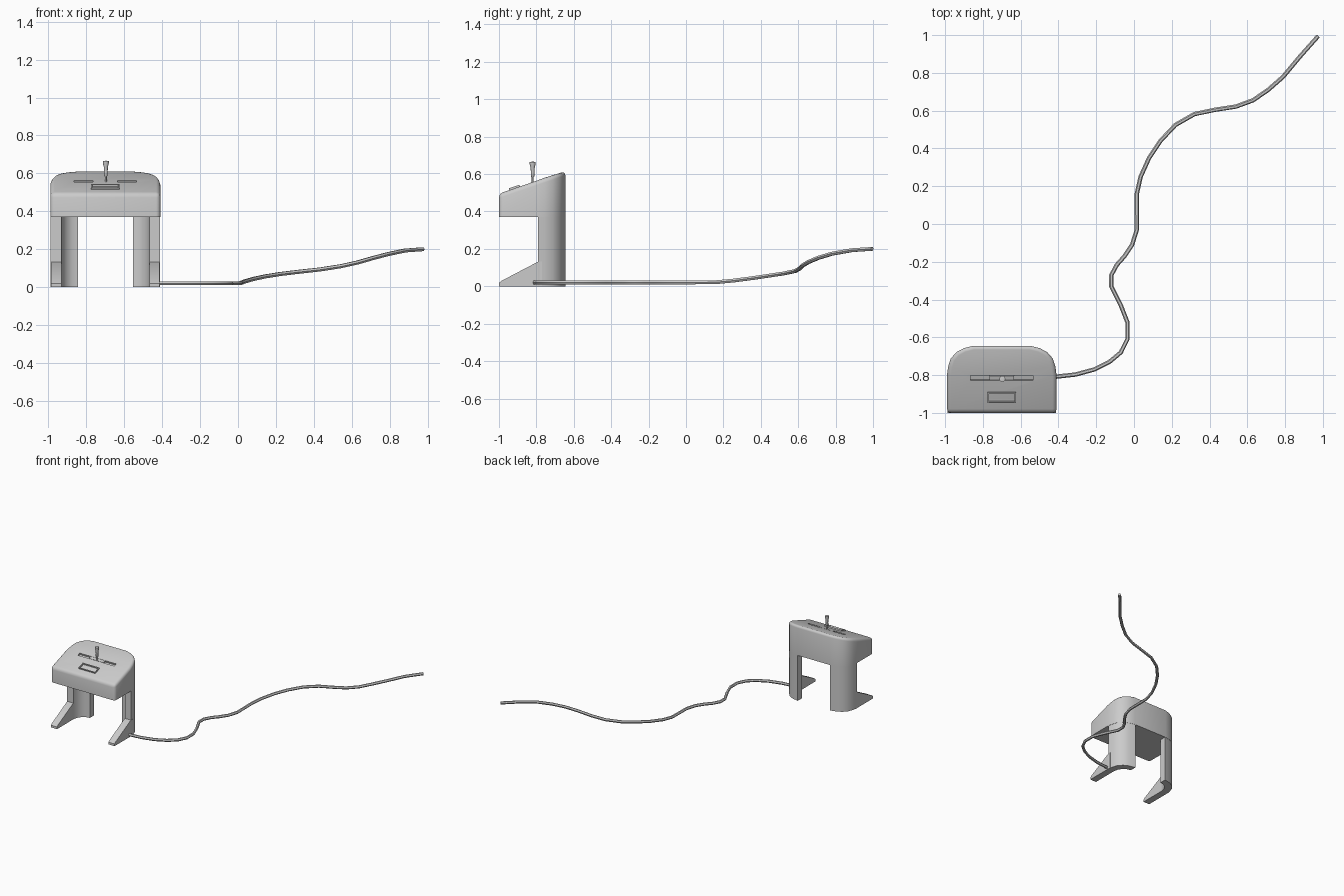
import bpy, bmesh, math
from mathutils import Matrix

if "Cube" in bpy.data.objects:
    bpy.data.objects.remove(bpy.data.objects["Cube"])

CX = -0.70                      # centre of the machine in x
SLOPE = 0.34
TILT = math.atan(SLOPE)

def top_z(y):
    return 0.495 + (y + 1.0) * SLOPE

def finish(name, bm, loc=(CX, 0, 0), rot=0.0, angle=48):
    bmesh.ops.recalc_face_normals(bm, faces=bm.faces)
    me = bpy.data.meshes.new(name)
    bm.to_mesh(me)
    bm.free()
    ob = bpy.data.objects.new(name, me)
    bpy.context.collection.objects.link(ob)
    ob.location = loc
    ob.rotation_euler.x = rot
    bpy.ops.object.select_all(action='DESELECT')
    ob.select_set(True)
    bpy.context.view_layer.objects.active = ob
    bpy.ops.object.shade_smooth_by_angle(angle=math.radians(angle))
    return ob

def prism(bm, pts, vec):
    """Extrude a closed outline of 3D points along vec."""
    f = bm.faces.new([bm.verts.new(p) for p in pts])
    r = bmesh.ops.extrude_face_region(bm, geom=[f])
    vs = [g for g in r['geom'] if isinstance(g, bmesh.types.BMVert)]
    bmesh.ops.translate(bm, verts=vs, vec=vec)
    return vs

def box(bm, size, centre=(0, 0, 0)):
    m = Matrix.Translation(centre) @ Matrix.Diagonal((*size, 1))
    return bmesh.ops.create_cube(bm, size=1, matrix=m)['verts']

# Outer plan outline of one half, front to back
OUT = [(0.29, -0.80), (0.284, -0.755), (0.27, -0.712), (0.24, -0.678),
       (0.20, -0.657), (0.15, -0.645)]

# Wedge shaped head with rounded edges
half = [(0.29, -1.0)] + OUT
plan = half + [(-x, y) for x, y in reversed(half)]
bm = bmesh.new()
top = prism(bm, [(x, y, 0.37) for x, y in plan], (0, 0, 0.2))
for v in top:
    v.co.z = top_z(v.co.y)
tops = set(top)
upper = [e for e in bm.edges if e.verts[0] in tops and e.verts[1] in tops]
front = [e for e in bm.edges if all(v.co.y < -0.99 for v in e.verts)
         and abs(e.verts[0].co.x - e.verts[1].co.x) < 0.01]
bmesh.ops.bevel(bm, geom=list(set(upper + front)), offset=0.022, segments=3,
                profile=0.5, affect='EDGES')
head = finish("head", bm)

# Groove across the sloping top
bm = bmesh.new()
box(bm, (0.33, 0.026, 0.03))
cutter = finish("groove_cutter", bm, (CX, -0.815, top_z(-0.815)), TILT)
cutter.hide_render = True
cutter.hide_set(True)
mod = head.modifiers.new("groove", 'BOOLEAN')
mod.operation = 'DIFFERENCE'
mod.object = cutter
mod.solver = 'EXACT'

# Slider plate in the groove
bm = bmesh.new()
box(bm, (0.13, 0.022, 0.016), (0, 0, -0.007))
finish("slider_plate", bm, (CX, -0.815, top_z(-0.815)), TILT)

# Small framed window
bm = bmesh.new()
box(bm, (0.15, 0.06, 0.03))
bm.faces.ensure_lookup_table()
face = max(bm.faces, key=lambda f: f.calc_center_median().z)
bmesh.ops.inset_individual(bm, faces=[face], thickness=0.009)
bmesh.ops.inset_individual(bm, faces=[face], thickness=0.002, depth=-0.01)
finish("window_frame", bm, (CX, -0.915, top_z(-0.915) - 0.005), TILT)

# Lever, turned from a profile of (radius, height)
bm = bmesh.new()
prof = [(0.0, 0.54), (0.005, 0.54), (0.005, 0.583), (0.010, 0.588), (0.0095, 0.61),
        (0.011, 0.635), (0.016, 0.654), (0.016, 0.664), (0.0, 0.667)]
vs = [bm.verts.new((r, 0, z)) for r, z in prof]
es = [bm.edges.new(p) for p in zip(vs, vs[1:])]
bmesh.ops.spin(bm, geom=vs + es, cent=(0, 0, 0), axis=(0, 0, 1),
               angle=math.tau, steps=12)
bmesh.ops.remove_doubles(bm, verts=bm.verts, dist=0.0005)
finish("lever", bm, (CX + 0.003, -0.82, 0))

# Legs: curved corner column with a wedge foot along the side, mirrored
bm = bmesh.new()
inner = [(0.145, -0.645), (0.145, -0.70), (0.175, -0.705), (0.205, -0.725),
         (0.225, -0.755), (0.232, -0.79), (0.288, -0.79)]
column = [(x - 0.002, y) for x, y in OUT[1:-1]] + inner
prism(bm, [(x, y, 0) for x, y in column], (0, 0, 0.38))
foot = [(-1.0, 0), (-1.0, 0.018), (-0.985, 0.03), (-0.79, 0.132), (-0.77, 0.132), (-0.77, 0)]
prism(bm, [(0.232, y, z) for y, z in foot], (0.055, 0, 0))
legs = finish("legs", bm)
legs.modifiers.new("mirror", 'MIRROR')

# Cable lying on the ground, rising towards its far end
path = [(-0.43, -0.81, .02), (-0.31, -0.797, .02), (-0.21, -0.77, .02), (-0.13, -0.73, .02),
        (-0.07, -0.68, .02), (-0.035, -0.61, .02), (-0.035, -0.52, .02), (-0.07, -0.43, .02),
        (-0.12, -0.33, .02), (-0.12, -0.27, .02), (-0.09, -0.215, .02), (-0.05, -0.17, .02),
        (-0.01, -0.11, .02), (0.015, -0.03, .02), (0.015, 0.16, .022), (0.035, 0.25, .03),
        (0.08, 0.35, .043), (0.14, 0.44, .056), (0.22, 0.525, .069), (0.32, 0.582, .081),
        (0.43, 0.605, .093), (0.54, 0.622, .11), (0.63, 0.655, .13), (0.71, 0.71, .153),
        (0.79, 0.78, .174), (0.88, 0.888, .193), (0.975, 0.995, .20)]
cu = bpy.data.curves.new("cable", 'CURVE')
cu.dimensions = '3D'
cu.bevel_depth = 0.0115
cu.bevel_resolution = 1
cu.use_fill_caps = True
sp = cu.splines.new('POLY')
sp.points.add(len(path) - 1)
for p, co in zip(sp.points, path):
    p.co = (*co, 1)
cable = bpy.data.objects.new("cable", cu)
bpy.context.collection.objects.link(cable)
bpy.ops.object.select_all(action='DESELECT')
cable.select_set(True)
bpy.context.view_layer.objects.active = cable
bpy.ops.object.convert(target='MESH')
bpy.ops.object.shade_smooth_by_angle(angle=math.radians(50))
